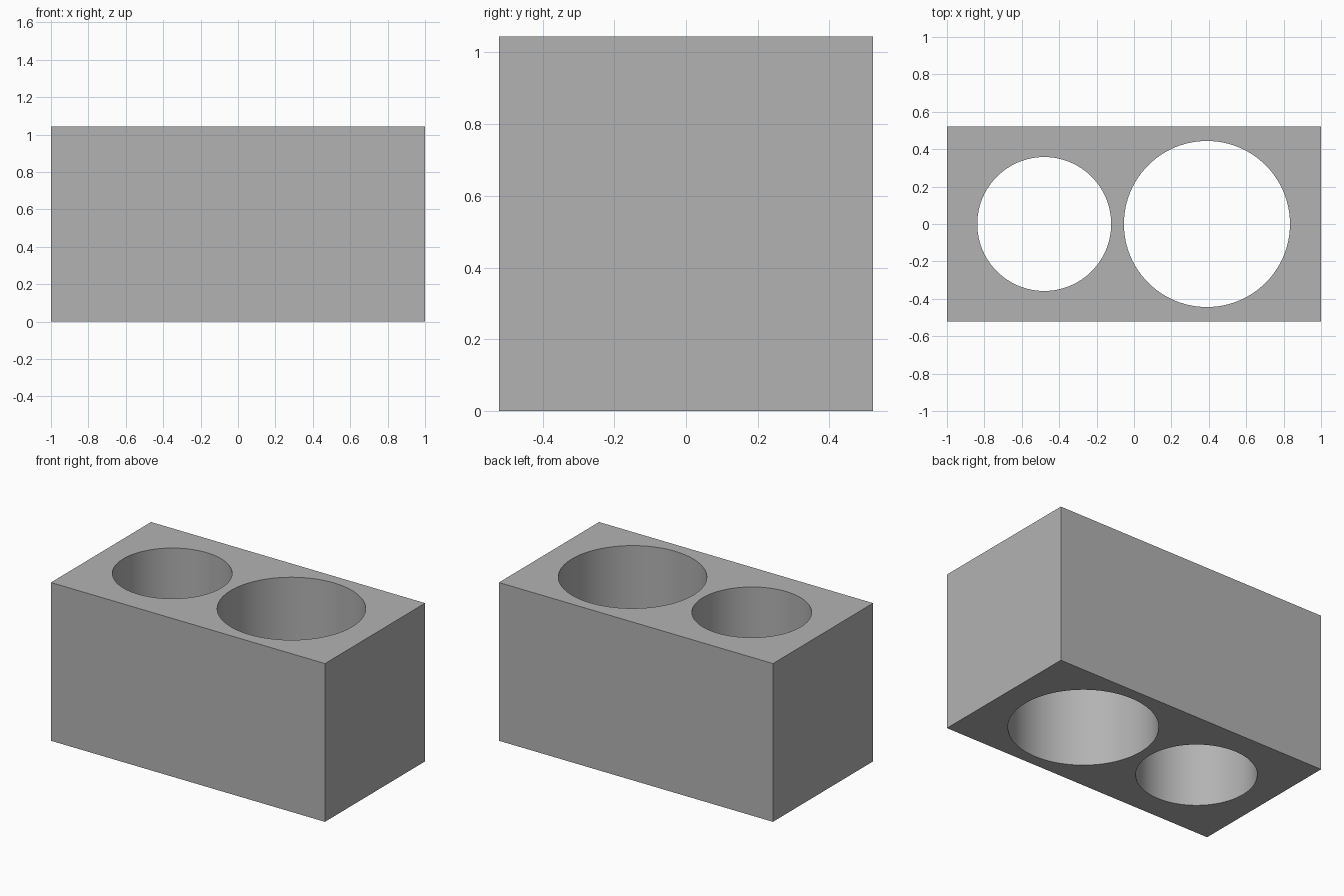
import bpy

# Remove the default cube
default = bpy.data.objects.get("Cube")
if default:
    bpy.data.objects.remove(default, do_unlink=True)

WIDTH, DEPTH, HEIGHT = 2.0, 1.044, 1.044

# Plain grey material
grey = bpy.data.materials.new("plain_grey")
grey.use_nodes = True
color = (0.45, 0.45, 0.45, 1.0)
grey.diffuse_color = color
grey.node_tree.nodes["Principled BSDF"].inputs["Base Color"].default_value = color

# Rectangular block
bpy.ops.mesh.primitive_cube_add(size=1, location=(0, 0, HEIGHT / 2))
block = bpy.context.object
block.name = "block"
block.scale = (WIDTH, DEPTH, HEIGHT)
bpy.ops.object.transform_apply(location=False, rotation=False, scale=True)
block.data.materials.append(grey)


def bore(name, x, radius):
    """Cut a round hole straight through the block from top to bottom."""
    bpy.ops.mesh.primitive_cylinder_add(
        vertices=96, radius=radius, depth=HEIGHT * 2, location=(x, 0, HEIGHT / 2))
    cutter = bpy.context.object
    cutter.name = name
    cutter.data.materials.append(grey)
    cutter.hide_render = True
    cut = block.modifiers.new(name, 'BOOLEAN')
    cut.operation = 'DIFFERENCE'
    cut.solver = 'EXACT'
    cut.object = cutter
    bpy.context.view_layer.objects.active = block
    bpy.ops.object.modifier_apply(modifier=cut.name)
    bpy.data.objects.remove(cutter, do_unlink=True)


# Small hole on the right, large hole on the left
bore("small_hole_cutter", -0.48, 0.358)
bore("large_hole_cutter", 0.39, 0.444)

# Smooth bores with crisp edges
bpy.ops.object.select_all(action='DESELECT')
block.select_set(True)
bpy.context.view_layer.objects.active = block
bpy.ops.object.shade_smooth_by_angle(angle=0.6)
